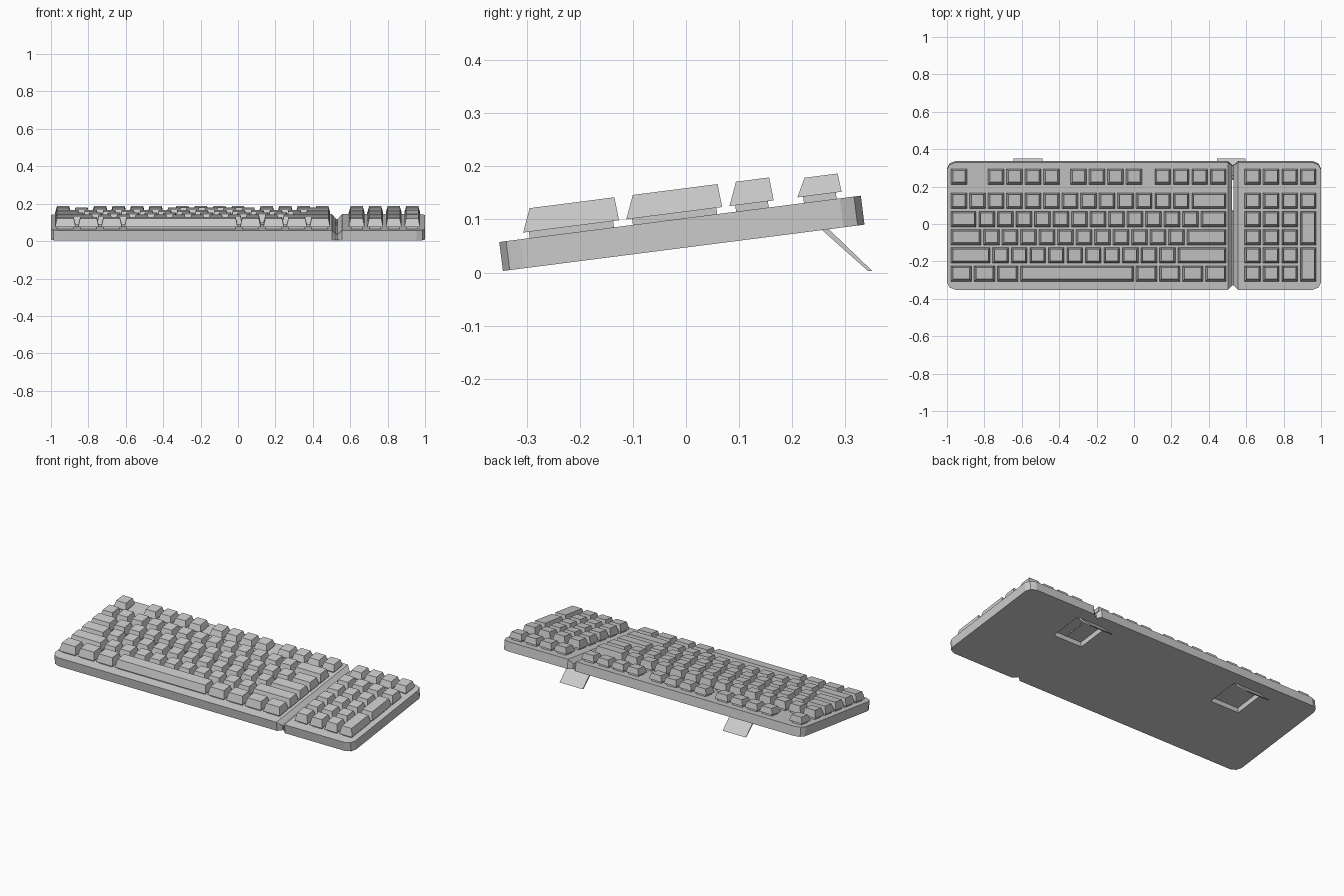
import bpy, bmesh, math
from mathutils import Matrix

if "Cube" in bpy.data.objects:
    bpy.data.objects.remove(bpy.data.objects["Cube"], do_unlink=True)

GREY = (0.6, 0.6, 0.6, 1)
mat = bpy.data.materials.new("plain grey")
mat.use_nodes = True
mat.diffuse_color = GREY
mat.node_tree.nodes["Principled BSDF"].inputs["Base Color"].default_value = GREY

# Frame of the tilted case: origin at its front bottom edge
TILT = Matrix.Translation((0, -0.345, 0.003)) @ Matrix.Rotation(math.radians(7.3), 4, "X")
DEPTH, THICK = 0.687, 0.055
UNIT, ROW, GAP = 0.099, 0.098, 0.014


def make_object(name, bm, matrix=TILT):
    bmesh.ops.recalc_face_normals(bm, faces=bm.faces)
    mesh = bpy.data.meshes.new(name)
    bm.to_mesh(mesh)
    bm.free()
    mesh.materials.append(mat)
    obj = bpy.data.objects.new(name, mesh)
    obj.matrix_world = matrix
    bpy.context.collection.objects.link(obj)
    return obj


def loft(bm, rings):
    """Skin a list of four-point rings and cap both ends."""
    loops = [[bm.verts.new(p) for p in ring] for ring in rings]
    for a, b in zip(loops, loops[1:]):
        for i in range(4):
            j = (i + 1) % 4
            bm.faces.new((a[i], a[j], b[j], b[i]))
    bm.faces.new(loops[0])
    bm.faces.new(loops[-1])


def rect(x0, x1, y0, y1, z):
    return [(x0, y0, z), (x1, y0, z), (x1, y1, z), (x0, y1, z)]


# Case: cross-sections along x, with cut corners and a V groove beside the number pad
sections = [(-1, 0.04, THICK), (-0.987, 0.013, THICK), (-0.955, 0, THICK),
            (0.502, 0, THICK), (0.525, 0.02, 0.03), (0.533, 0.02, 0.03),
            (0.556, 0, THICK), (0.955, 0, THICK), (0.987, 0.013, THICK), (1, 0.04, THICK)]
bm = bmesh.new()
loft(bm, [[(x, s, 0), (x, DEPTH - s, 0), (x, DEPTH - s, h), (x, s, h)]
          for x, s, h in sections])
case = make_object("case", bm)

# Foot recesses in the underside
FEET = {"right_foot": -0.567, "left_foot": 0.52}
bm = bmesh.new()
for x in FEET.values():
    loft(bm, [rect(x - 0.095, x + 0.095, 0.42, 0.612, z) for z in (-0.02, 0.03)])
cutter = make_object("recess_cutter", bm)
cutter.hide_render = True
mod = case.modifiers.new("recesses", "BOOLEAN")
mod.operation, mod.solver, mod.object = "DIFFERENCE", "EXACT", cutter
bpy.context.view_layer.objects.active = case
bpy.ops.object.modifier_apply(modifier=mod.name)
bpy.data.objects.remove(cutter, do_unlink=True)

# Fold-out feet
for name, x in FEET.items():
    bm = bmesh.new()
    loft(bm, [[(x + s * 0.077, y, z) for y, z in
               ((0.235, 0.099), (0.246, 0.104), (0.351, 0.003), (0.343, 0.003))]
              for s in (-1, 1)])
    make_object(name, bm, Matrix())


def key(bm, x, y, width, depth, height):
    """Narrow stem below a cap that leans in mostly at the front."""
    x0, x1, y0, y1 = x, x + width, y, y + depth
    base = THICK + 0.012
    loft(bm, [rect(x0 + 0.011, x1 - 0.011, y0 + 0.011, y1 - 0.011, z)
              for z in (THICK - 0.002, base + 0.002)])
    loft(bm, [rect(x0, x1, y0, y1, base),
              rect(x0 + 0.01, x1 - 0.01, y0 + 0.018, y1 - 0.003, THICK + height)])


def key_row(name, start, row, widths):
    """Place keys by width in units; negative widths are spaces."""
    top = row == 5
    y = 0.568 if top else 0.047 + row * ROW
    bm = bmesh.new()
    x = start
    for w in widths:
        if w > 0:
            key(bm, x + GAP / 2, y, w * UNIT - GAP, ROW - GAP, 0.047 if top else 0.056)
        x += abs(w) * UNIT
    make_object(name, bm)


# Main keys, front row to back row
main_rows = {
    "space_row": [1.25] * 3 + [6.25] + [1.25] * 4,
    "lower_letter_row": [2.25] + [1] * 10 + [2.75],
    "middle_letter_row": [1.75] + [1] * 11 + [2.25],
    "upper_letter_row": [1.5] + [1] * 12 + [1.5],
    "number_row": [1] * 13 + [2],
    "function_row": [1, -1] + [1] * 4 + [-0.45] + [1] * 4 + [-0.55] + [1] * 4,
}
for i, (name, widths) in enumerate(main_rows.items()):
    key_row(name, -0.985, i, widths)

# Number pad: square keys plus two tall keys on the outer column
PAD_X = 0.585
for i in range(6):
    key_row(f"pad_row_{i + 1}", PAD_X, i, [1] * (3 if i < 4 else 4))
for name, row in (("pad_tall_front_key", 0), ("pad_tall_back_key", 2)):
    bm = bmesh.new()
    key(bm, PAD_X + 3 * UNIT + GAP / 2, 0.047 + row * ROW, UNIT - GAP, 2 * ROW - GAP, 0.056)
    make_object(name, bm)
